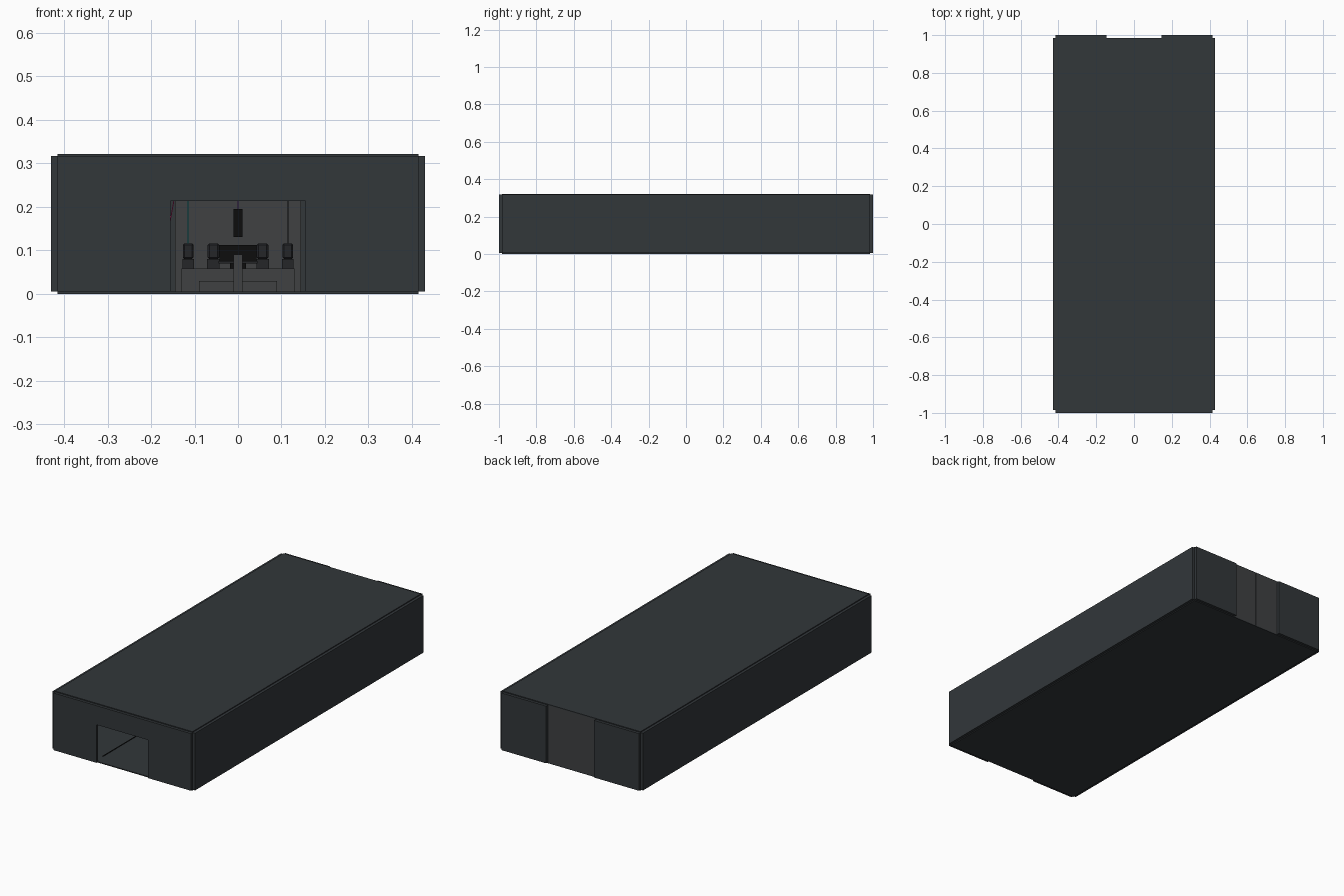
import bpy

if "Cube" in bpy.data.objects:
    bpy.data.objects.remove(bpy.data.objects["Cube"])

mats = {}

def mat(name, color):
    if name not in mats:
        m = bpy.data.materials.new(name)
        m.diffuse_color = (*color, 1)
        m.use_nodes = True
        m.node_tree.nodes["Principled BSDF"].inputs["Base Color"].default_value = m.diffuse_color
        mats[name] = m
    return mats[name]

SHELL = mat("shell_grey", (0.032, 0.038, 0.042))
PANEL = mat("panel_grey", (0.05, 0.053, 0.055))
DARK = mat("dark_grey", (0.018, 0.019, 0.022))
BLACK = mat("black", (0.004, 0.004, 0.004))
CYAN = mat("cyan", (0.0, 0.45, 0.5))
PINK = mat("pink", (0.5, 0.02, 0.15))
PURPLE = mat("purple", (0.2, 0.03, 0.35))

def box(name, x, y, z, m):
    """Box from (min, max) ranges."""
    v = [(a, b, c) for a in x for b in y for c in z]
    f = [(0, 1, 3, 2), (4, 6, 7, 5), (0, 4, 5, 1),
         (2, 3, 7, 6), (0, 2, 6, 4), (1, 5, 7, 3)]
    me = bpy.data.meshes.new(name)
    me.from_pydata(v, [], f)
    ob = bpy.data.objects.new(name, me)
    bpy.context.collection.objects.link(ob)
    me.materials.append(m)
    return ob

def pair(name, x, y, z, m):
    """Box and its copy mirrored across x = 0."""
    return (box("right_" + name, x, y, z, m),
            box("left_" + name, (-x[1], -x[0]), y, z, m))

# Room shell: slabs meeting with open notched corners
W, L, T, Z0, Z1 = 0.415, 0.985, 0.015, 0.005, 0.317
box("floor", (-W, W), (-L, L), (0, Z0), SHELL)
box("ceiling", (-W, W), (-L, L), (Z1, 0.322), SHELL)
pair("side_wall", (W, W + T), (-L, L), (Z0, Z1), SHELL)

# Front wall around the doorway
pair("front_wall", (0.155, W), (-1, -L), (Z0, Z1), SHELL)
box("front_wall_lintel", (-0.155, 0.155), (-1, -L), (0.213, Z1), SHELL)

# Back wall with a shallow central recess closed by two panels
pair("back_wall", (0.145, W), (L, 1), (Z0, Z1), SHELL)
pair("back_panel", (0.0005, 0.145), (0.975, L), (Z0, Z1), PANEL)

# Stage at the far end with a front step
box("stage", (-0.13, 0.13), (0.62, 0.95), (Z0, 0.058), PANEL)
box("stage_step", (-0.09, 0.09), (0.55, 0.62), (Z0, 0.03), PANEL)

# Speaker stacks with chamfered cabinets
for name, x in (("outer_speaker", (0.101, 0.128)), ("inner_speaker", (0.042, 0.071))):
    pair(name + "_base", x, (0.76, 0.82), (0.058, 0.08), DARK)
    for ob in pair(name, (x[0] + 0.001, x[1] - 0.001), (0.765, 0.815), (0.08, 0.116), DARK):
        b = ob.modifiers.new("chamfer", 'BEVEL')
        b.width, b.segments = 0.004, 1

# Central console on the stage, with post and shelf
box("console_cabinet", (-0.042, 0.042), (0.77, 0.83), (0.076, 0.112), BLACK)
pair("console_leg", (0.008, 0.018), (0.78, 0.82), (0.058, 0.076), BLACK)
box("console_shelf", (-0.045, 0.045), (0.73, 0.77), (0.07, 0.076), DARK)
box("front_post", (-0.01, 0.01), (0.52, 0.54), (Z0, 0.09), PANEL)

# Hanging screen and its drop rod
box("hanging_screen", (-0.01, 0.01), (0.7, 0.74), (0.131, 0.195), BLACK)
box("screen_rod", (-0.001, 0.001), (0.719, 0.721), (0.195, Z1), PURPLE)

# Thin light tubes
box("cyan_light_tube", (-0.116, -0.114), (0.719, 0.721), (0.116, Z1), CYAN)
box("pale_light_tube", (0.114, 0.116), (0.719, 0.721), (0.116, Z1), DARK)
pink = box("pink_light_tube", (-0.001, 0.001), (-0.001, 0.001), (-0.06, 0.06), PINK)
pink.location, pink.rotation_euler = (-0.15, 0.6, 0.2), (0, 0.18, 0)

# Floor edge strips leading in from the doorway
pair("floor_strip", (0.17, 0.174), (-0.92, 0.5), (Z0, 0.008), BLACK)
